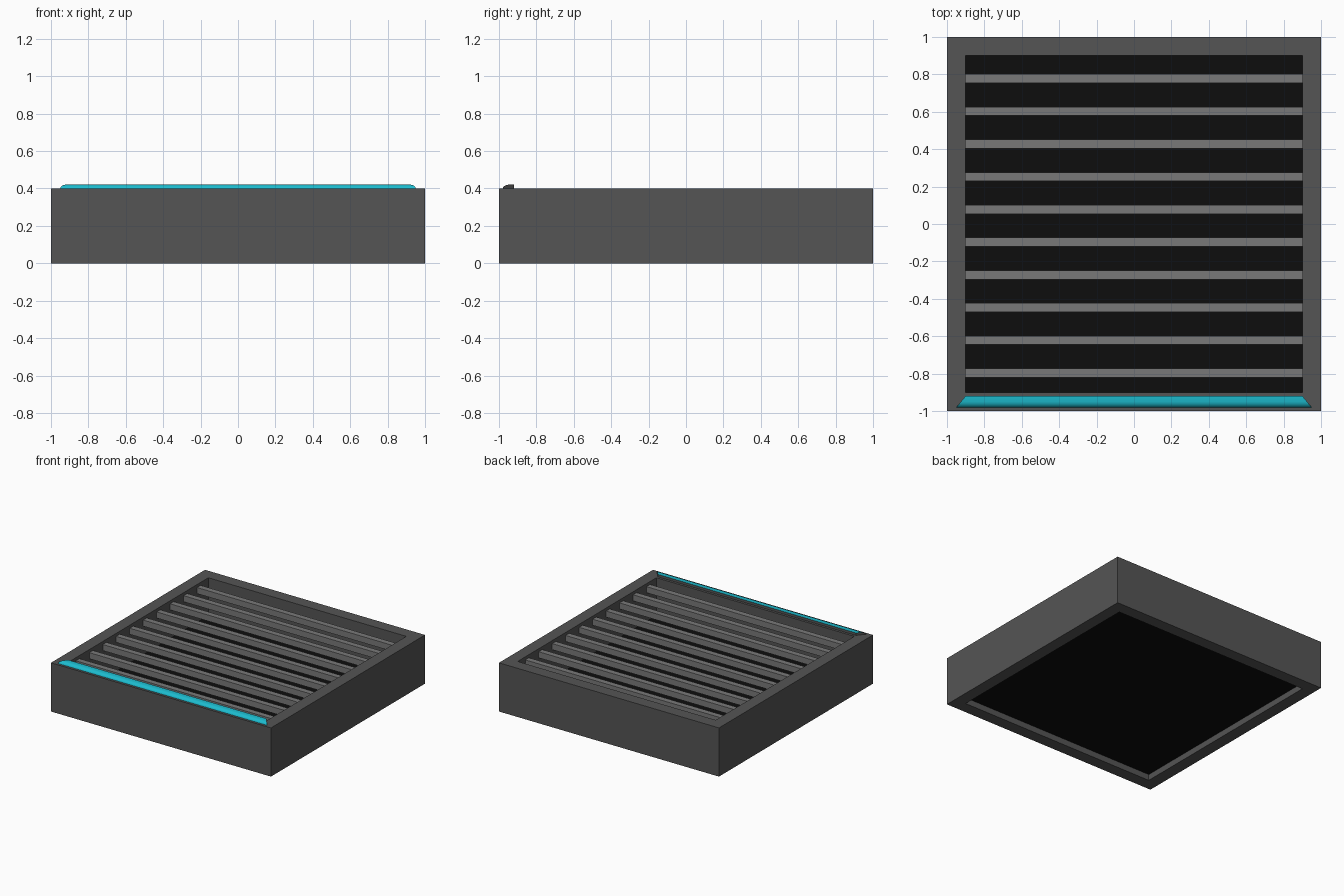
import bpy, bmesh

if "Cube" in bpy.data.objects:
    bpy.data.objects.remove(bpy.data.objects["Cube"])


def material(name, rgb):
    m = bpy.data.materials.new(name)
    m.diffuse_color = (*rgb, 1)
    m.use_nodes = True
    m.node_tree.nodes["Principled BSDF"].inputs["Base Color"].default_value = m.diffuse_color
    return m


def finish(bm, name, *mats):
    bmesh.ops.recalc_face_normals(bm, faces=bm.faces)
    mesh = bpy.data.meshes.new(name)
    bm.to_mesh(mesh)
    bm.free()
    for m in mats:
        mesh.materials.append(m)
    obj = bpy.data.objects.new(name, mesh)
    bpy.context.collection.objects.link(obj)
    return obj


def box(name, size, centre, mat):
    bm = bmesh.new()
    bmesh.ops.create_cube(bm, size=1)
    bmesh.ops.scale(bm, vec=size, verts=bm.verts)
    bmesh.ops.translate(bm, vec=centre, verts=bm.verts)
    return finish(bm, name, mat)


frame_grey = material("frame_grey", (0.09, 0.09, 0.09))
slat_grey = material("slat_grey", (0.19, 0.19, 0.19))
black = material("black", (0.004, 0.004, 0.004))
cyan = material("cyan", (0.012, 0.5, 0.62))

# Square frame: rectangular section carried round four corners
bm = bmesh.new()
section = [(1.0, 0.0), (1.0, 0.4), (0.9, 0.4), (0.9, 0.0)]
corners = [(1, 1), (-1, 1), (-1, -1), (1, -1)]
rings = [[bm.verts.new((sx * r, sy * r, z)) for r, z in section] for sx, sy in corners]
for i in range(4):
    a, b = rings[i], rings[(i + 1) % 4]
    for j in range(4):
        k = (j + 1) % 4
        bm.faces.new((a[j], a[k], b[k], b[j]))
finish(bm, "frame", frame_grey)

# Black base panel, recessed from the underside
box("base_panel", (1.8, 1.8, 0.04), (0, 0, 0.07), black)

# Row of slats
for i in range(10):
    box(f"slat_{i + 1}", (1.8, 0.047, 0.05), (0, -0.797 + 0.175 * i, 0.35), slat_grey)

# Rounded light strip with mitred ends on the front rim
bm = bmesh.new()
profile = [(-0.98, 0.40), (-0.977, 0.407), (-0.971, 0.413), (-0.962, 0.418),
           (-0.95, 0.42), (-0.92, 0.42), (-0.92, 0.40)]
ends = [[bm.verts.new((s * (0.95 - (y + 0.98) * 0.83), y, z)) for y, z in profile]
        for s in (-1, 1)]
n = len(profile)
for j in range(n):
    k = (j + 1) % n
    f = bm.faces.new((ends[0][j], ends[0][k], ends[1][k], ends[1][j]))
    f.material_index = 0 if j < n - 2 else 1
for e in ends:
    bm.faces.new(e).material_index = 1
strip = finish(bm, "light_strip", cyan, frame_grey)
bpy.context.view_layer.objects.active = strip
strip.select_set(True)
bpy.ops.object.shade_smooth_by_angle()
